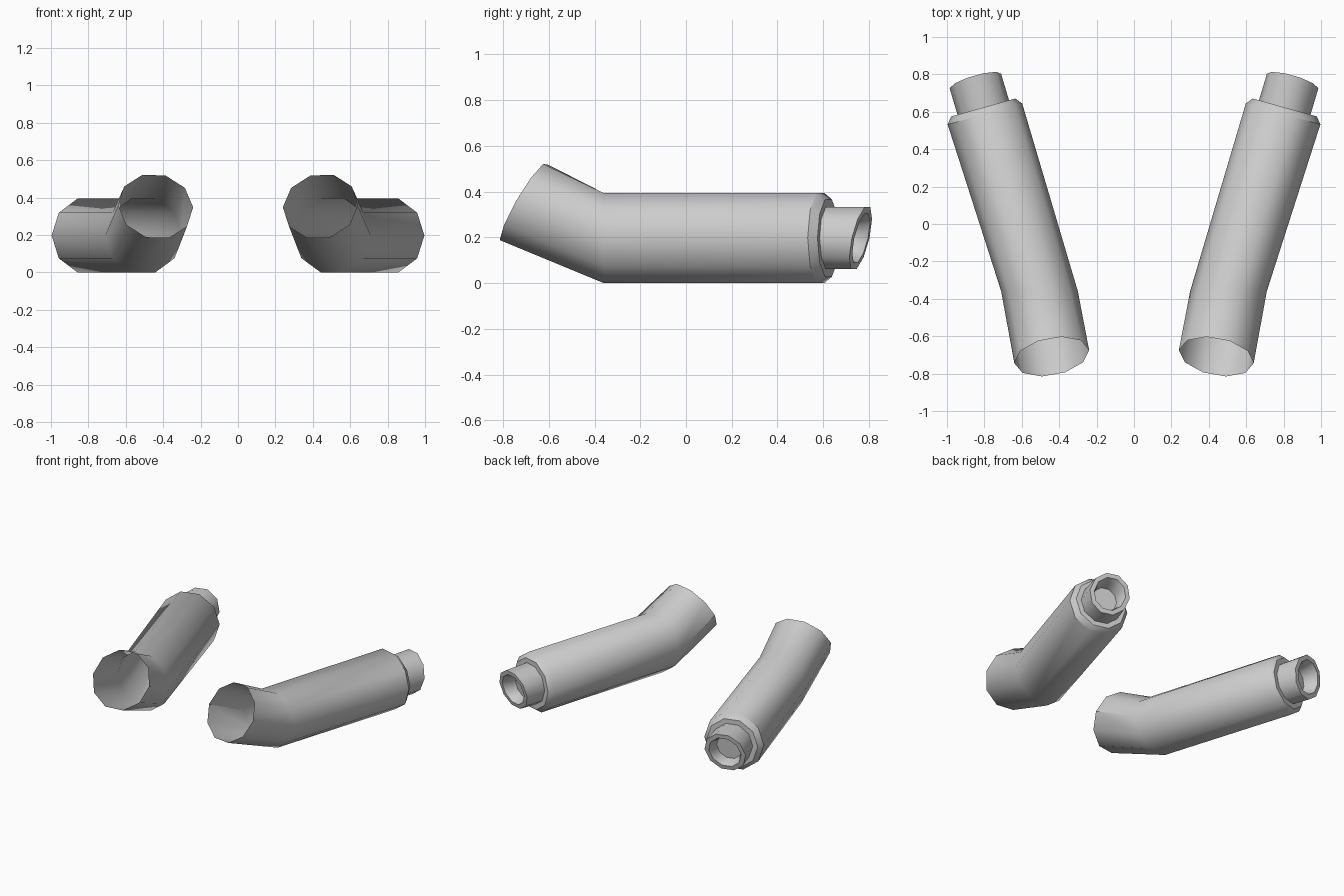
import bpy, bmesh, math
from mathutils import Vector

if "Cube" in bpy.data.objects:
    bpy.data.objects.remove(bpy.data.objects["Cube"])

SIDES = 10

grey = bpy.data.materials.new("light grey")
grey.diffuse_color = (0.6, 0.6, 0.6, 1)
grey.use_nodes = True
grey.node_tree.nodes["Principled BSDF"].inputs["Base Color"].default_value = grey.diffuse_color


def ring(center, u, w):
    """Ten-sided loop: u is the sideways half axis, w the upward half axis."""
    c, u, w = Vector(center), Vector(u), Vector(w)
    return [c + u * math.cos(a) + w * math.sin(a)
            for a in (2 * math.pi * i / SIDES for i in range(SIDES))]


def loft(name, rings, cap_end=False):
    """Skin the loops from front to back and mirror the part across x."""
    bm = bmesh.new()
    loops = [[bm.verts.new(p) for p in r] for r in rings]
    for a, b in zip(loops, loops[1:]):
        for i in range(SIDES):
            j = (i + 1) % SIDES
            bm.faces.new((a[i], b[i], b[j], a[j]))
    if cap_end:
        bm.faces.new(loops[-1][::-1])
    mesh = bpy.data.meshes.new(name)
    bm.to_mesh(mesh)
    bm.free()
    mesh.materials.append(grey)
    ob = bpy.data.objects.new(name, mesh)
    bpy.context.collection.objects.link(ob)
    ob.modifiers.new("Mirror", "MIRROR").use_mirror_merge = False
    bpy.ops.object.select_all(action='DESELECT')
    bpy.context.view_layer.objects.active = ob
    ob.select_set(True)
    bpy.ops.object.shade_smooth_by_angle(angle=math.radians(37.5))
    return ob


MID = 0.197                                # height of the tube axis
SIDE = Vector((0.963, -0.27, 0))           # across the rear of the tube


def rear(center, r, pitch=0.0):
    """Loop square to the tube, optionally leaning back with height."""
    return ring(center, SIDE * r, (0, pitch * r, r))


# Bent sleeve: open front mouth, elbow, straight run, bevelled rear rim
loft("sleeve", [
    ring((0.440, -0.709, 0.353), (0.2, -0.035, 0.005), (0.01, 0.1, 0.175)),
    ring((0.505, -0.36, MID), (0.205, 0, 0), (0, 0, 0.207)),
    rear((0.797, 0.588, MID), 0.207),
    rear((0.806, 0.623, MID), 0.178),
    rear((0.806, 0.623, MID), 0.143),
])

# Nozzle: short pipe with a slanted lip and a shallow closed bore
loft("nozzle", [
    rear((0.806, 0.623, MID), 0.143),
    rear((0.848, 0.764, MID), 0.143, 0.22),
    rear((0.848, 0.766, MID), 0.112, 0.22),
    rear((0.840, 0.735, MID), 0.098, 0.22),
    rear((0.822, 0.675, MID), 0.090, 0.1),
], cap_end=True)
